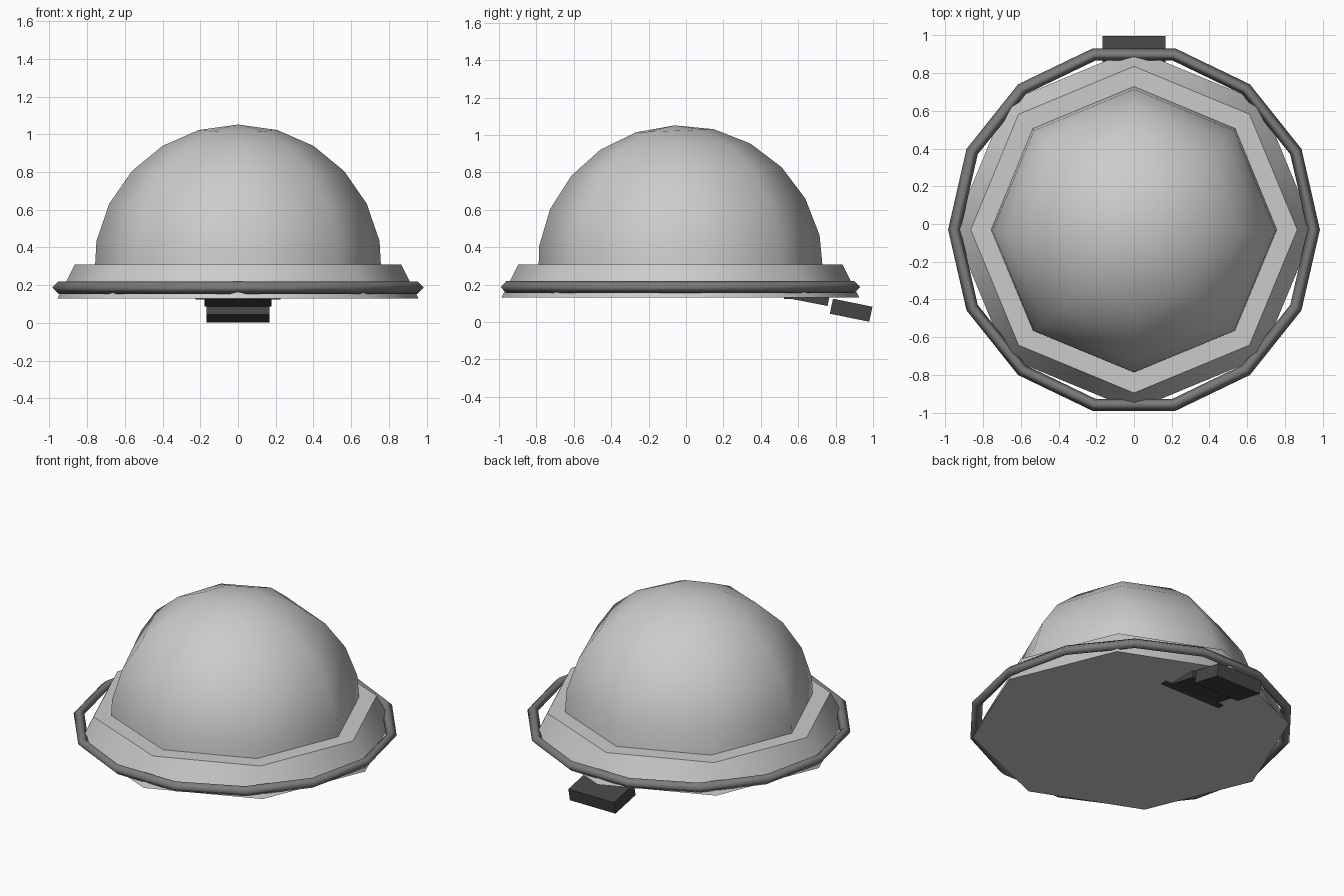
import bpy, bmesh, math
from mathutils import Matrix

if "Cube" in bpy.data.objects:
    bpy.data.objects.remove(bpy.data.objects["Cube"])

CY = -0.03  # centre of the round parts


def material(name, v):
    m = bpy.data.materials.new(name)
    m.diffuse_color = (v, v, v, 1)
    m.use_nodes = True
    m.node_tree.nodes["Principled BSDF"].inputs["Base Color"].default_value = m.diffuse_color
    return m


grey = material("mid_grey", 0.2)
dark = material("dark_grey", 0.06)


def finish(bm, name, mat=None, smooth=None):
    bmesh.ops.recalc_face_normals(bm, faces=bm.faces)
    me = bpy.data.meshes.new(name)
    bm.to_mesh(me)
    bm.free()
    ob = bpy.data.objects.new(name, me)
    bpy.context.collection.objects.link(ob)
    if mat:
        me.materials.append(mat)
    if smooth:
        bpy.ops.object.select_all(action='DESELECT')
        bpy.context.view_layer.objects.active = ob
        ob.select_set(True)
        bpy.ops.object.shade_smooth_by_angle(angle=math.radians(smooth))
    return ob


def lathe(name, profile, sides, closed=False, **kw):
    bm = bmesh.new()
    vs = [bm.verts.new((r, 0, z)) for r, z in profile]
    pairs = list(zip(vs, vs[1:])) + ([(vs[-1], vs[0])] if closed else [])
    edges = [bm.edges.new(p) for p in pairs]
    bmesh.ops.spin(bm, geom=vs + edges, axis=(0, 0, 1), cent=(0, 0, 0),
                   angle=math.tau, steps=sides, use_duplicate=False)
    bmesh.ops.remove_doubles(bm, verts=bm.verts, dist=0.0005)
    return finish(bm, name, **kw)


def box(name, size, loc, tilt=0):
    bm = bmesh.new()
    bmesh.ops.create_cube(bm, size=1, matrix=Matrix.Diagonal((*size, 1)))
    ob = finish(bm, name, dark)
    ob.location = loc
    ob.rotation_euler.x = math.radians(tilt)
    return ob


# Dome: slightly more than half a sphere, tipped a little to the front
R, step = 0.765, math.pi / 1.9 / 6
dome = lathe("dome", [(R * math.sin(i * step), R * math.cos(i * step)) for i in range(7)],
             8, smooth=100)
dome.location = (0, CY, 0.287)
dome.rotation_euler.x = math.radians(2.3)

# Sloped eight-sided rim with closed top and bottom
rim = lathe("rim", [(0, 0.13), (0.957, 0.13), (0.866, 0.308), (0, 0.308)], 8, smooth=50)
rim.location.y = CY

# Thin ring around the rim
ring = lathe("ring", [(0.986, 0), (0.953, 0.033), (0.92, 0), (0.953, -0.033)], 14,
             closed=True, mat=grey, smooth=100)
ring.location = (0, CY, 0.187)

# Tilted clip at the back, its mount and a thin plate under the rim
box("back_clip", (0.335, 0.215, 0.082), (0, 0.883, 0.063), -11.5)
box("clip_mount", (0.355, 0.24, 0.08), (0, 0.647, 0.148), -11)
box("mount_plate", (0.45, 0.04, 0.012), (0, 0.545, 0.129))
